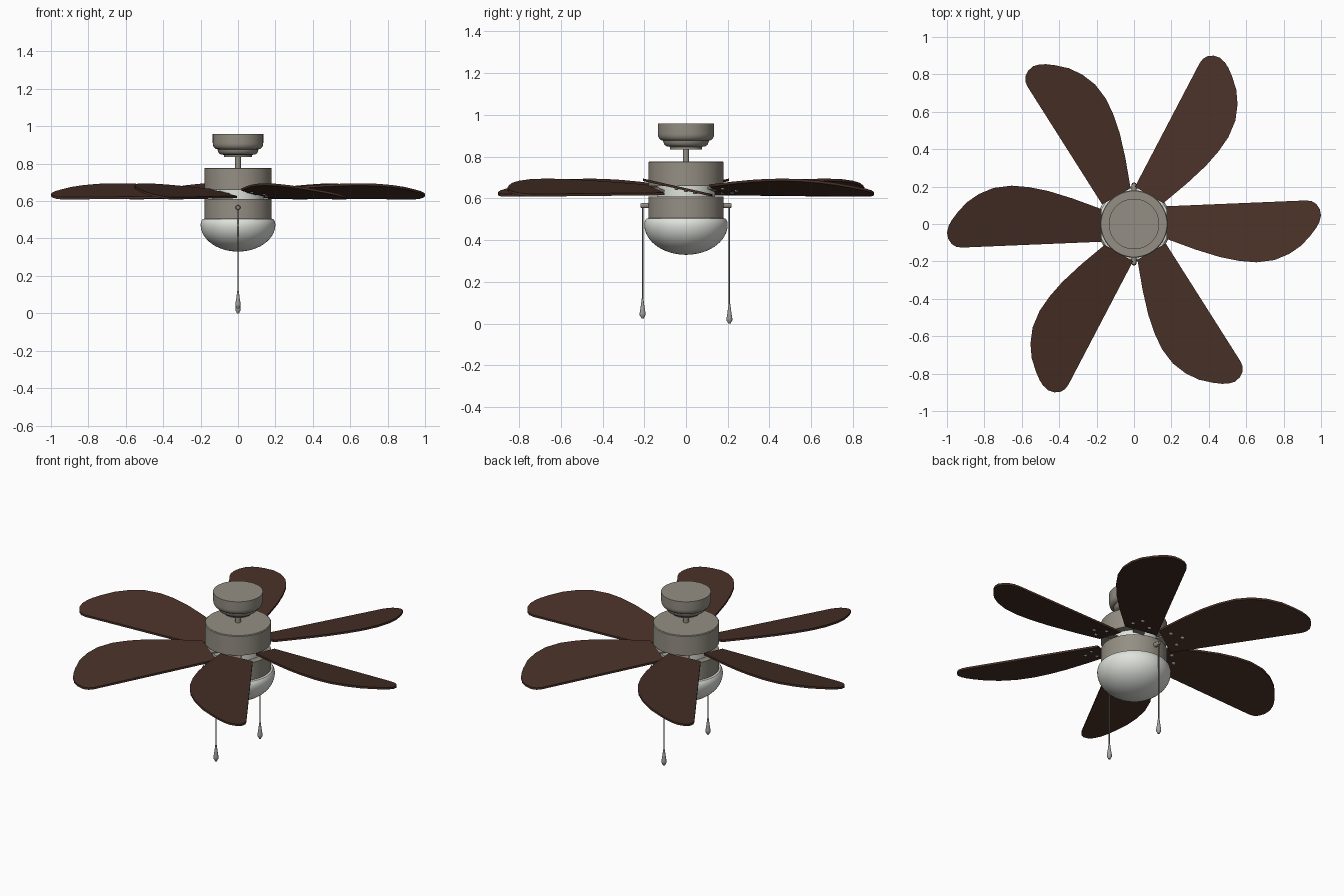
import bpy, bmesh, math
from mathutils import Matrix, Vector

if "Cube" in bpy.data.objects:
    bpy.data.objects.remove(bpy.data.objects["Cube"])


def mat(name, rgb):
    m = bpy.data.materials.new(name)
    m.diffuse_color = (*rgb, 1)
    m.use_nodes = True
    m.node_tree.nodes["Principled BSDF"].inputs["Base Color"].default_value = m.diffuse_color
    return m


PEWTER = mat("pewter", (0.30, 0.275, 0.23))
WOOD = mat("dark_wood", (0.064, 0.030, 0.020))
GLASS = mat("frosted_glass", (0.74, 0.76, 0.71))
STEEL = mat("steel", (0.36, 0.36, 0.34))
CHAIN = mat("chain_metal", (0.17, 0.17, 0.16))


def finish(bm, name, material, angle=35):
    bmesh.ops.remove_doubles(bm, verts=bm.verts, dist=1e-5)
    bmesh.ops.recalc_face_normals(bm, faces=bm.faces)
    me = bpy.data.meshes.new(name)
    bm.to_mesh(me)
    bm.free()
    me.materials.append(material)
    ob = bpy.data.objects.new(name, me)
    bpy.context.collection.objects.link(ob)
    bpy.ops.object.select_all(action='DESELECT')
    ob.select_set(True)
    bpy.context.view_layer.objects.active = ob
    bpy.ops.object.shade_smooth_by_angle(angle=math.radians(angle))
    return ob


def lathe(name, profile, material, seg=64, matrix=None):
    """Spin a (radius, z) profile around z, closing it at the axis."""
    bm = bmesh.new()
    pts = [(0, profile[0][1])] + list(profile) + [(0, profile[-1][1])]
    vs = [bm.verts.new((r, 0, z)) for r, z in pts]
    es = [bm.edges.new(p) for p in zip(vs, vs[1:])]
    bmesh.ops.spin(bm, geom=vs + es, cent=(0, 0, 0), axis=(0, 0, 1),
                   angle=2 * math.pi, steps=seg)
    if matrix:
        bm.transform(matrix)
    return finish(bm, name, material)


# ceiling canopy with rounded, stepped underside, and the down rod
canopy = [(0.135, 0.96), (0.135, 0.91)]
canopy += [(0.11 + 0.025 * math.cos(a), 0.91 - 0.033 * math.sin(a))
           for a in (math.radians(d) for d in range(15, 91, 15))]
canopy += [(0.108, 0.868), (0.104, 0.858), (0.094, 0.85), (0.076, 0.847), (0.076, 0.835)]
lathe("ceiling_canopy", canopy, PEWTER)
lathe("down_rod", [(0.015, 0.85), (0.015, 0.77)], PEWTER, 24)

# motor housing, blade hub and light housing
lathe("motor_housing", [(0.176, 0.778), (0.18, 0.774), (0.18, 0.66)], PEWTER)
lathe("blade_hub", [(0.14, 0.665), (0.14, 0.605)], GLASS, 48)
lathe("light_housing", [(0.18, 0.61), (0.18, 0.503)], PEWTER)

# glass bowl
bowl = [(0.18, 0.506), (0.19, 0.503), (0.197, 0.492)]
bowl += [(0.2 * math.cos(a), 0.475 - 0.145 * math.sin(a))
         for a in (math.radians(d) for d in range(0, 90, 6))]
bowl += [(0.002, 0.33)]
lathe("glass_bowl", bowl, GLASS)

# blades: flat outline with one straight and one bulging edge, pitched
STRAIGHT = [(0.175, 0.095), (0.92, 0.126)]
TIP = [(0.95, 0.122), (0.975, 0.107), (0.993, 0.08), (1.0, 0.045), (0.991, 0.01)]
BULGE = [(0.975, -0.02), (0.945, -0.06), (0.895, -0.115), (0.83, -0.16), (0.75, -0.193),
         (0.655, -0.205), (0.56, -0.197), (0.46, -0.177), (0.33, -0.137), (0.175, -0.08)]
PITCH, BLADE_Z, HALF = -0.225, 0.643, 0.006


def blade_z(y):
    return BLADE_Z + PITCH * y


for i in range(6):
    turn = Matrix.Rotation(math.radians(60 * i), 4, 'Z')

    bm = bmesh.new()
    face = bm.faces.new([bm.verts.new((x, y, blade_z(y) - HALF))
                         for x, y in STRAIGHT + TIP + BULGE])
    ext = bmesh.ops.extrude_face_region(bm, geom=[face])
    for v in ext["geom"]:
        if isinstance(v, bmesh.types.BMVert):
            v.co.z += 2 * HALF
    bm.transform(turn)
    finish(bm, f"blade_{i + 1}", WOOD)

    # short arm joining the hub to the blade root
    bm = bmesh.new()
    bmesh.ops.create_cube(bm, size=1, matrix=Matrix.Translation((0.155, 0, BLADE_Z))
                          @ Matrix.Diagonal((0.06, 0.06, 0.008, 1)))
    for v in bm.verts:
        v.co.z += PITCH * v.co.y
    bm.transform(turn)
    finish(bm, f"blade_arm_{i + 1}", PEWTER)

    # three screw heads under the root
    bm = bmesh.new()
    for x, y in ((0.23, 0.045), (0.23, -0.045), (0.28, 0)):
        bmesh.ops.create_uvsphere(bm, u_segments=16, v_segments=8, radius=0.011,
                                  matrix=Matrix.Translation((x, y, blade_z(y) - HALF))
                                  @ Matrix.Diagonal((1, 1, 0.6, 1)))
    bm.transform(turn)
    finish(bm, f"blade_screws_{i + 1}", STEEL, 60)

# pull chains: outlet on the housing, thin chain and teardrop pull
for side, y, low in (("front", -0.208, 0.025), ("back", 0.208, 0.0)):
    s = math.copysign(1, y)
    out = Matrix.Translation((0, 0, 0.566)) @ Matrix.Rotation(-s * math.pi / 2, 4, 'X')
    lathe(f"{side}_chain_outlet", [(0.013, 0.17), (0.013, 0.205), (0.01, 0.217)],
          PEWTER, 20, out)
    at = Matrix.Translation((0, y, 0))
    lathe(f"{side}_pull_chain", [(0.004, 0.566), (0.004, low + 0.08)], CHAIN, 10, at)
    pull = [(0.004, 0.095), (0.006, 0.08), (0.01, 0.05), (0.014, 0.025), (0.0135, 0.014),
            (0.009, 0.008), (0.006, 0.0)]
    lathe(f"{side}_chain_pull", [(r, z + low) for r, z in pull], STEEL, 20, at)
